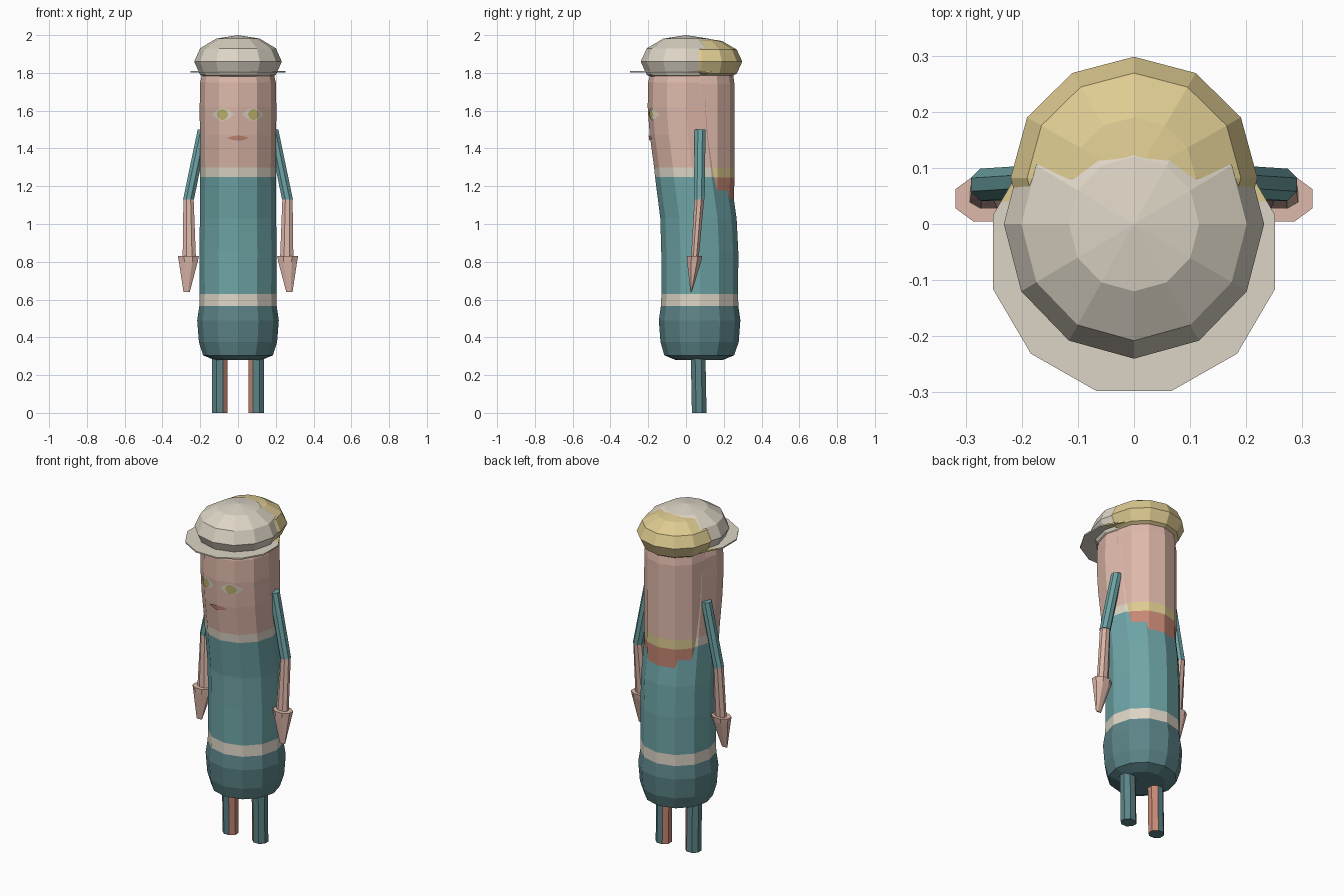
import bpy, bmesh, math

if "Cube" in bpy.data.objects:
    bpy.data.objects.remove(bpy.data.objects["Cube"])


def lin(c):
    c /= 255
    return c / 12.92 if c <= 0.04045 else ((c + 0.055) / 1.055) ** 2.4


def material(name, r, g, b):
    m = bpy.data.materials.new(name)
    m.diffuse_color = (lin(r), lin(g), lin(b), 1)
    m.use_nodes = True
    m.node_tree.nodes["Principled BSDF"].inputs["Base Color"].default_value = m.diffuse_color
    return m


SKIN = material("skin", 222, 184, 170)
TEAL = material("teal", 110, 164, 166)
DARK = material("dark_teal", 92, 132, 136)
CREAM = material("cream", 220, 212, 197)
YELLOW = material("straw_yellow", 222, 203, 145)
BROWN = material("brown", 198, 136, 116)
OLIVE = material("olive", 190, 178, 112)


def finish(name, bm, mats):
    bmesh.ops.recalc_face_normals(bm, faces=bm.faces)
    me = bpy.data.meshes.new(name)
    bm.to_mesh(me)
    bm.free()
    for m in mats:
        me.materials.append(m)
    ob = bpy.data.objects.new(name, me)
    bpy.context.collection.objects.link(ob)
    return ob


def loft(name, rings, sides, mats, bands=None, turn=0.0):
    """Join rings (z, cx, cy, rx, ry); bands gives a material index per level."""
    bm = bmesh.new()
    bands = bands or [0] * (len(rings) - 1)
    loops = []
    for z, cx, cy, rx, ry in rings:
        angs = [math.tau * (i + turn) / sides for i in range(sides)]
        loops.append([bm.verts.new((cx + rx * math.sin(a), cy - ry * math.cos(a), z)) for a in angs])
    for k, (a, b) in enumerate(zip(loops, loops[1:])):
        for i in range(sides):
            j = (i + 1) % sides
            bm.faces.new((a[i], a[j], b[j], b[i])).material_index = bands[k]
    bm.faces.new(loops[0]).material_index = bands[0]
    bm.faces.new(loops[-1]).material_index = bands[-1]
    return finish(name, bm, mats)


def dome(name, loc, scale, mat):
    bm = bmesh.new()
    bmesh.ops.create_uvsphere(bm, u_segments=12, v_segments=6, radius=1)
    for v in bm.verts:
        v.co = [c + s * p for c, s, p in zip(loc, scale, v.co)]
    return finish(name, bm, [mat])


# Body and face: one leaning tube with coloured bands
body = [(0.28, 0.07, 0.125), (0.305, 0.07, 0.185), (0.375, 0.072, 0.207), (0.49, 0.072, 0.216),
        (0.565, 0.072, 0.205), (0.63, 0.073, 0.203), (0.85, 0.073, 0.204), (1.03, 0.066, 0.202),
        (1.25, 0.036, 0.2), (1.30, 0.031, 0.2), (1.47, 0.01, 0.202), (1.62, 0.0, 0.203),
        (1.75, 0.0, 0.2), (1.80, 0.0, 0.188)]
loft("body", [(z, 0, c, r, r) for z, c, r in body], 12, [DARK, TEAL, CREAM, SKIN],
     [0, 0, 0, 0, 2, 1, 1, 1, 2, 3, 3, 3, 3])

# Back of the head with collar and hair ends
loft("head_back", [(z, 0, 0.076, r, r) for z, r in
                   [(1.08, 0.175), (1.245, 0.181), (1.30, 0.182), (1.74, 0.181), (1.80, 0.172)]],
     12, [BROWN, YELLOW, SKIN], [0, 1, 2, 2])

# Hat crown, hair and brim
dome("hat_crown", (0, 0, 1.86), (0.232, 0.24, 0.14), CREAM)
dome("hair", (0, 0.082, 1.86), (0.22, 0.216, 0.126), YELLOW)
brim = loft("hat_brim", [(1.803, 0, -0.05, 0.26, 0.256), (1.811, 0, -0.05, 0.26, 0.256)],
            12, [CREAM, YELLOW], turn=0.5)
bm = bmesh.new()
bm.from_mesh(brim.data)
bmesh.ops.bisect_plane(bm, geom=bm.verts[:] + bm.edges[:] + bm.faces[:],
                       plane_co=(0, 0.04, 0), plane_no=(0, 1, 0))
for f in bm.faces:
    f.material_index = int(f.calc_center_median().y > 0.04)
bm.to_mesh(brim.data)
bm.free()


# Face details: thin plates wrapped over the front facets
def face_y(x, z):
    for (z0, c0, r0), (z1, c1, r1) in zip(body, body[1:]):
        if z0 <= z <= z1:
            t = (z - z0) / (z1 - z0)
            c, r = c0 + t * (c1 - c0), r0 + t * (r1 - r0)
            x = abs(x)
            a, b = (0, 1) if x <= r / 2 else (1, 2)
            xa, xb = r * math.sin(a * math.pi / 6), r * math.sin(b * math.pi / 6)
            ya, yb = r * math.cos(a * math.pi / 6), r * math.cos(b * math.pi / 6)
            return c - (ya + (yb - ya) * (x - xa) / (xb - xa))


def plate(name, cx, cz, w, h, power, lift, mat):
    xs = sorted({cx + w * k / 4 for k in range(-4, 5)} |
                {s * 0.101 for s in (-1, 1) if abs(s * 0.101 - cx) < w} | {cx})
    bm = bmesh.new()
    cols = []
    for x in xs:
        d = h * max(0.02, 1 - abs((x - cx) / w) ** power) ** (1 / power)
        cols.append([bm.verts.new((x, face_y(x, z) - lift, z)) for z in (cz - d, cz, cz + d)])
    for a, b in zip(cols, cols[1:]):
        for k in (0, 1):
            bm.faces.new((a[k], b[k], b[k + 1], a[k + 1]))
    return finish(name, bm, [mat])


plate("mouth", 0, 1.455, 0.056, 0.014, 1.4, 0.006, BROWN)

for side, s in (("left", -1), ("right", 1)):
    plate(side + "_eye", s * 0.08, 1.58, 0.056, 0.034, 1.4, 0.004, CREAM)
    plate(side + "_iris", s * 0.082, 1.58, 0.028, 0.029, 2, 0.008, OLIVE)

    # Arm: sleeve, forearm and pointed hand
    loft(side + "_sleeve", [(1.13, s * 0.262, 0.07, 0.031, 0.031),
                            (1.50, s * 0.185, 0.075, 0.031, 0.031)], 8, [TEAL], turn=0.5)
    loft(side + "_forearm", [(0.82, s * 0.258, 0.047, 0.038, 0.022),
                             (1.14, s * 0.262, 0.071, 0.029, 0.028)], 8, [SKIN], turn=0.5)
    loft(side + "_hand", [(0.64, s * 0.272, 0.027, 0.018, 0.004),
                          (0.80, s * 0.263, 0.043, 0.054, 0.040),
                          (0.83, s * 0.263, 0.045, 0.060, 0.044)], 8, [SKIN], turn=0.5)

    # Leg: outer side teal, inner side brown
    leg = loft(side + "_leg", [(0.0, s * 0.097, 0.070, 0.045, 0.042),
                               (0.31, s * 0.097, 0.064, 0.045, 0.042)], 8, [DARK, BROWN], turn=0.5)
    for p in leg.data.polygons:
        p.material_index = int(p.normal.x * s < -0.3)
